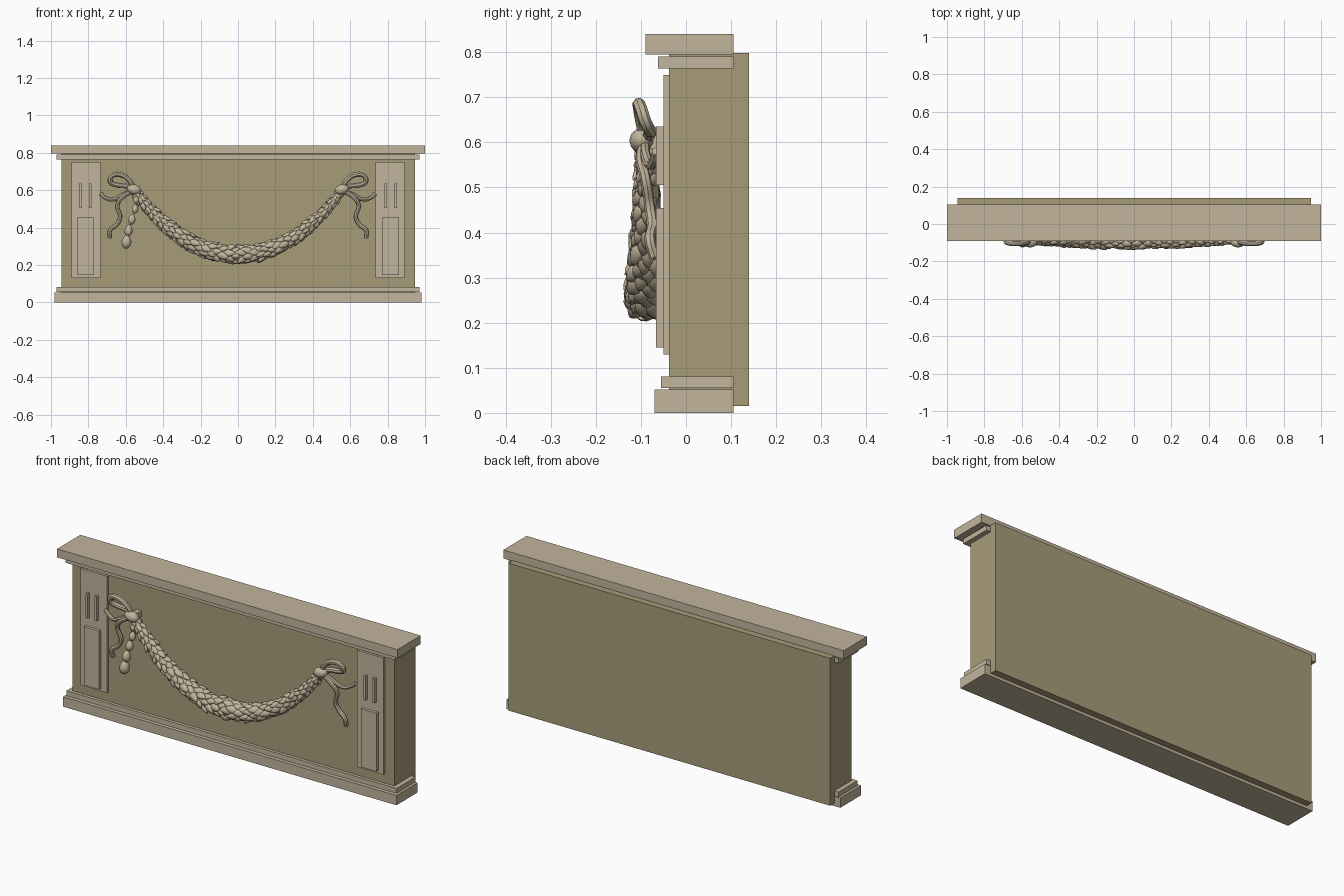
import bpy, bmesh, math, random
from mathutils import Vector, Matrix

random.seed(4)
cube = bpy.data.objects.get("Cube")
if cube:
    bpy.data.objects.remove(cube, do_unlink=True)


def material(name, rgb):
    m = bpy.data.materials.new(name)
    m.use_nodes = True
    m.diffuse_color = (*rgb, 1)
    m.node_tree.nodes["Principled BSDF"].inputs["Base Color"].default_value = (*rgb, 1)
    return m


STONE = material("pale_stone", (0.54, 0.46, 0.33))
WALL = material("olive_tan_wall", (0.39, 0.33, 0.19))


def finish(name, bm, mat, smooth=False):
    bmesh.ops.recalc_face_normals(bm, faces=bm.faces)
    me = bpy.data.meshes.new(name)
    bm.to_mesh(me)
    bm.free()
    me.materials.append(mat)
    ob = bpy.data.objects.new(name, me)
    bpy.context.collection.objects.link(ob)
    if smooth:
        smooth_object(ob)
    return ob


def smooth_object(ob):
    bpy.ops.object.select_all(action='DESELECT')
    ob.select_set(True)
    bpy.context.view_layer.objects.active = ob
    bpy.ops.object.shade_smooth_by_angle(angle=math.radians(40))


def box(name, x, y, z, mat=STONE):
    bm = bmesh.new()
    size = Vector((x[1] - x[0], y[1] - y[0], z[1] - z[0]))
    mid = Vector((x[0] + x[1], y[0] + y[1], z[0] + z[1])) / 2
    bmesh.ops.create_cube(bm, size=1, matrix=Matrix.Translation(mid) @ Matrix.Diagonal((*size, 1)))
    return finish(name, bm, mat)


def add_leaf(bm, pos, along, out, size, taper=0.4):
    """Egg shape pointing along one direction, its broad side facing out."""
    d = along.normalized()
    side = d.cross(out).normalized()
    up = side.cross(d)
    rot = Matrix((d, side, up)).transposed()
    geom = bmesh.ops.create_icosphere(bm, subdivisions=2, radius=1)
    for v in geom["verts"]:
        k = 1 - taper * max(v.co.x, 0)
        c = Vector((v.co.x * size[0], v.co.y * size[1] * k, v.co.z * size[2] * k))
        v.co = pos + rot @ c


def ribbon(name, pts, radius):
    cu = bpy.data.curves.new(name, 'CURVE')
    cu.dimensions = '3D'
    cu.bevel_depth = radius
    cu.bevel_resolution = 2
    cu.resolution_u = 6
    cu.use_fill_caps = True
    sp = cu.splines.new('BEZIER')
    sp.bezier_points.add(len(pts) - 1)
    for bp, p in zip(sp.bezier_points, pts):
        bp.co = p
        bp.handle_left_type = bp.handle_right_type = 'AUTO'
    cu.materials.append(STONE)
    ob = bpy.data.objects.new(name, cu)
    bpy.context.collection.objects.link(ob)
    bpy.ops.object.select_all(action='DESELECT')
    ob.select_set(True)
    bpy.context.view_layer.objects.active = ob
    bpy.ops.object.convert(target='MESH')
    smooth_object(bpy.context.view_layer.objects.active)


# Wall body with plinth and cornice
box("wall_body", (-0.945, 0.945), (-0.038, 0.14), (0.015, 0.798), WALL)
box("plinth", (-0.98, 0.98), (-0.07, 0.105), (0, 0.052))
box("plinth_molding", (-0.97, 0.97), (-0.055, 0.105), (0.055, 0.081))
box("cornice_molding", (-0.97, 0.97), (-0.062, 0.105), (0.764, 0.79))
box("cornice", (-1, 1), (-0.09, 0.105), (0.795, 0.84))

# Bow strands, given as distance from the centre, depth and height
LOOP = [(.555, -.09, .605), (.58, -.10, .65), (.63, -.105, .683), (.675, -.10, .675),
        (.682, -.09, .645), (.65, -.08, .628), (.60, -.08, .622), (.555, -.09, .605)]
SHORT_TAIL = [(.56, -.09, .60), (.62, -.09, .575), (.67, -.08, .55), (.71, -.07, .56), (.735, -.065, .58)]
LONG_TAIL = [(.56, -.09, .595), (.615, -.10, .565), (.645, -.09, .52), (.63, -.08, .455),
             (.65, -.075, .415), (.685, -.08, .385), (.685, -.07, .345)]

for s, side in ((-1, "right"), (1, "left")):
    def span(a, b):
        return tuple(sorted((s * a, s * b)))
    # Pilaster with raised panel and two slim bars
    box(f"{side}_pilaster", span(.735, .89), (-.05, -.03), (.13, .75))
    box(f"{side}_pilaster_panel", span(.77, .86), (-.066, -.04), (.145, .455))
    for i, c in enumerate((.79, .843)):
        box(f"{side}_pilaster_bar_{i + 1}", span(c - .006, c + .006), (-.066, -.04), (.505, .635))
    # Bow
    for label, pts, r in (("bow_loop", LOOP, .014), ("short_tail", SHORT_TAIL, .011),
                          ("long_tail", LONG_TAIL, .012)):
        ribbon(f"{side}_{label}", [(s * x, y, z) for x, y, z in pts], r)
    bm = bmesh.new()
    add_leaf(bm, Vector((s * .555, -.098, .603)), Vector((s, 0, .25)), Vector((0, -1, 0)),
             (.04, .028, .028), 0)
    finish(f"{side}_bow_knot", bm, STONE, True)
    # Peg joining the bow to the wall
    box(f"{side}_bow_peg", span(.54, .57), (-.09, -.03), (.585, .615))


# Swag: a tapering stem covered with overlapping leaves
def swag(x):
    return Vector((x, -.085, .255 + .335 * (abs(x) / .55) ** 2.1))


def girth(x):
    return .047 - .021 * (abs(x) / .55) ** 2 - .004 * x


STATIONS = 40
bm = bmesh.new()
t = -1.0
path = [swag(.55 * (-1 + 2 * i / 200)) for i in range(201)]
length = [0.0]
for a, b in zip(path, path[1:]):
    length.append(length[-1] + (b - a).length)
for i in range(STATIONS):
    goal = length[-1] * (i + .5) / STATIONS
    k = min(next(j for j, l in enumerate(length) if l >= goal), 199)
    p, x = path[k], path[k].x
    tangent = (path[k + 1] - path[k - 1]).normalized()
    perp = Vector((-tangent.z, 0, tangent.x))
    flow = tangent if x < 0 else -tangent
    size = girth(x) / .047
    for j in range(5):
        ang = math.radians(-25 + 52 * j + (26 if i % 2 else 0) + random.uniform(-9, 9))
        out = perp * math.cos(ang) - Vector((0, 1, 0)) * math.sin(ang)
        reach = girth(x) * random.uniform(.68, .88)
        scale = size * random.uniform(.85, 1.15)
        along = flow + out * .38 + perp * random.uniform(-.25, .25)
        add_leaf(bm, p + out * reach, along, out, (.034 * scale, .019 * scale, .013 * scale))
finish("swag_leaves", bm, STONE, True)

bm = bmesh.new()
rings = []
for p in path[::5]:
    r = girth(p.x) * .8
    k = path.index(p)
    tan = (path[min(k + 1, 200)] - path[max(k - 1, 0)]).normalized()
    perp = Vector((-tan.z, 0, tan.x))
    rings.append([bm.verts.new(p + r * (perp * math.cos(a) + Vector((0, math.sin(a), 0))))
                  for a in (math.tau * n / 12 for n in range(12))])
for a, b in zip(rings, rings[1:]):
    for n in range(12):
        bm.faces.new((a[n], a[(n + 1) % 12], b[(n + 1) % 12], b[n]))
bm.faces.new(rings[0])
bm.faces.new(rings[-1])
finish("swag_stem", bm, STONE, True)

# Hanging buds beside the right bow
bm = bmesh.new()
for x, z, r in ((-.545, .55, .022), (-.55, .50, .024), (-.567, .445, .027), (-.585, .385, .03), (-.596, .325, .036)):
    add_leaf(bm, Vector((x, -.10, z)), Vector((.1, 0, 1)), Vector((0, -1, 0)), (r * 1.1, r * .75, r * .75))
finish("hanging_buds", bm, STONE, True)
